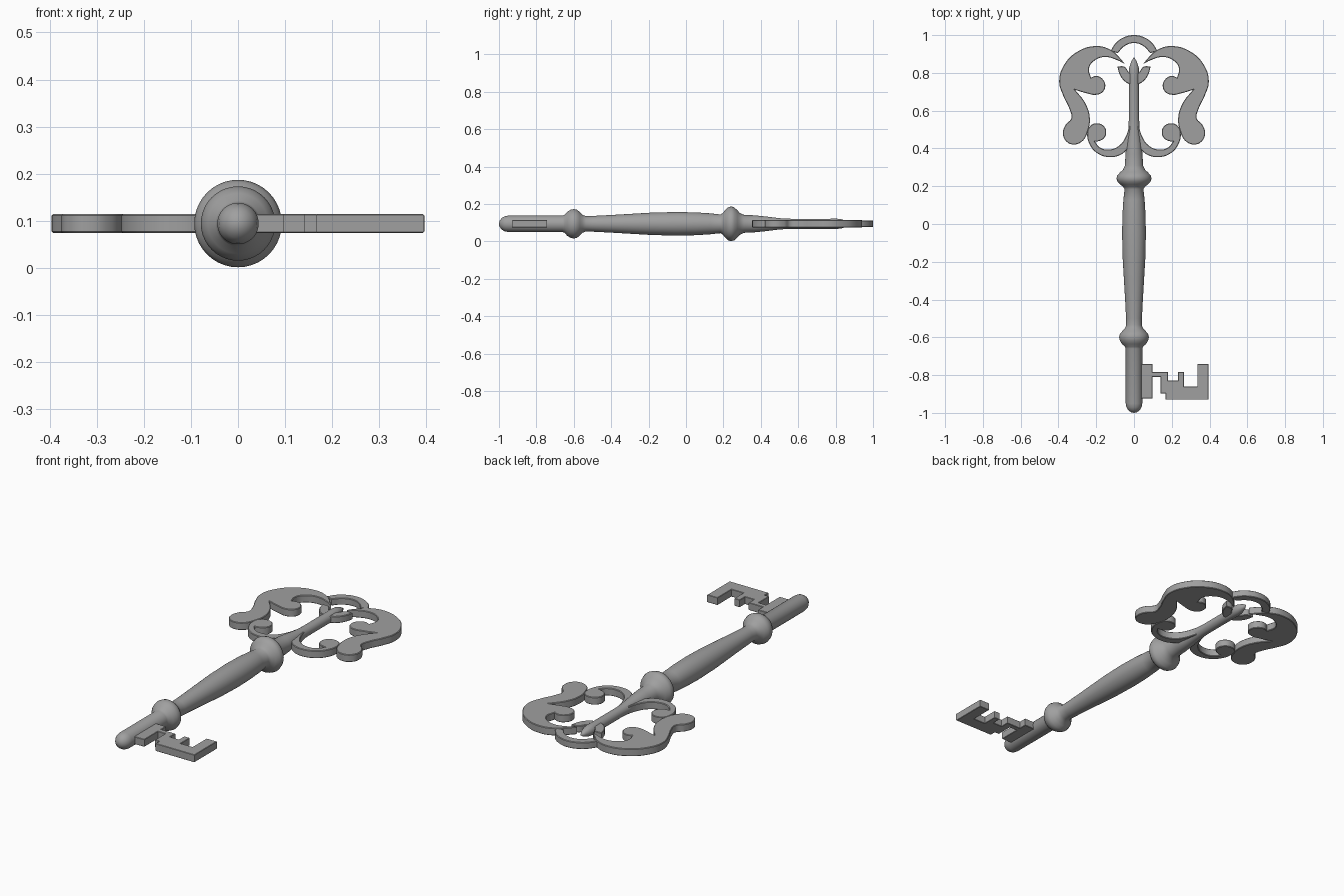
import bpy, bmesh, math

Z = 0.094  # height of the key's axis

# dark iron
iron = bpy.data.materials.new("dark_iron")
iron.diffuse_color = (0.35, 0.35, 0.35, 1)


def finish(obj, angle=30):
    obj.data.materials.clear()
    obj.data.materials.append(iron)
    bpy.ops.object.select_all(action='DESELECT')
    obj.select_set(True)
    bpy.context.view_layer.objects.active = obj
    bpy.ops.object.shade_smooth_by_angle(angle=math.radians(angle))


def lathe(name, profile, steps=40):
    """Spin (y, radius) points around the key's long axis."""
    bm = bmesh.new()
    vs = [bm.verts.new((r, y, 0)) for y, r in profile]
    es = [bm.edges.new(p) for p in zip(vs, vs[1:])]
    bmesh.ops.spin(bm, geom=vs + es, cent=(0, 0, 0), axis=(0, 1, 0),
                   angle=math.tau, steps=steps)
    bmesh.ops.remove_doubles(bm, verts=bm.verts, dist=1e-4)
    bmesh.ops.recalc_face_normals(bm, faces=bm.faces)
    me = bpy.data.meshes.new(name)
    bm.to_mesh(me)
    bm.free()
    obj = bpy.data.objects.new(name, me)
    bpy.context.collection.objects.link(obj)
    obj.location.z = Z
    finish(obj, 40)


def plate(name, pts, half=0.020, bevel=0.003, mirror=True):
    """Flat plate from an outline; a third value of 1 marks a sharp corner."""
    cu = bpy.data.curves.new(name, 'CURVE')
    cu.dimensions, cu.fill_mode = '2D', 'BOTH'
    cu.resolution_u = 7
    cu.extrude, cu.bevel_depth, cu.offset = half - bevel, bevel, -bevel
    cu.bevel_resolution = 0
    sp = cu.splines.new('BEZIER')
    sp.bezier_points.add(len(pts) - 1)
    sp.use_cyclic_u = True
    for bp, p in zip(sp.bezier_points, pts):
        bp.co = (p[0], p[1], 0)
        kind = 'VECTOR' if len(p) > 2 else 'AUTO'
        bp.handle_left_type = bp.handle_right_type = kind
    obj = bpy.data.objects.new(name, cu)
    bpy.context.collection.objects.link(obj)
    obj.location.z = Z
    bpy.ops.object.select_all(action='DESELECT')
    obj.select_set(True)
    bpy.context.view_layer.objects.active = obj
    bpy.ops.object.convert(target='MESH')
    obj = bpy.context.view_layer.objects.active
    bm = bmesh.new()
    bm.from_mesh(obj.data)
    bmesh.ops.remove_doubles(bm, verts=bm.verts, dist=1e-5)
    bmesh.ops.recalc_face_normals(bm, faces=bm.faces)
    bm.to_mesh(obj.data)
    bm.free()
    finish(obj)
    if mirror:
        m = obj.modifiers.new("mirror", 'MIRROR')
        m.use_mirror_merge = False


# turned shaft with two collars and the slim rod inside the bow
lathe("shaft", [
    (-1.0, 0), (-0.997, 0.016), (-0.985, 0.031), (-0.97, 0.040), (-0.95, 0.044),
    (-0.66, 0.044), (-0.65, 0.048), (-0.635, 0.064), (-0.617, 0.075),
    (-0.60, 0.079), (-0.583, 0.075), (-0.567, 0.062), (-0.553, 0.048), (-0.535, 0.041),
    (-0.50, 0.042), (-0.40, 0.047), (-0.30, 0.053), (-0.18, 0.060), (-0.05, 0.063),
    (0.05, 0.061), (0.13, 0.056), (0.185, 0.050), (0.197, 0.058), (0.21, 0.074),
    (0.225, 0.088), (0.242, 0.093), (0.258, 0.088), (0.275, 0.072), (0.288, 0.058),
    (0.31, 0.048), (0.37, 0.045), (0.43, 0.039), (0.50, 0.030), (0.56, 0.027),
    (0.77, 0.027), (0.80, 0.028), (0.83, 0.025), (0.86, 0.015), (0.884, 0)])

# large outer scrolls of the bow
plate("bow_outer_scroll", [
    (0.048, 0.847, 1), (0.085, 0.89), (0.125, 0.923), (0.20, 0.942), (0.30, 0.912),
    (0.37, 0.842), (0.396, 0.755), (0.375, 0.68), (0.342, 0.61), (0.332, 0.56),
    (0.362, 0.525), (0.376, 0.478), (0.357, 0.436), (0.317, 0.421), (0.272, 0.440),
    (0.245, 0.49), (0.234, 0.56), (0.258, 0.64), (0.312, 0.71, 1), (0.25, 0.692),
    (0.205, 0.684), (0.167, 0.698), (0.152, 0.733), (0.167, 0.768), (0.20, 0.784),
    (0.228, 0.775, 1), (0.238, 0.825), (0.205, 0.868), (0.15, 0.884), (0.09, 0.868)])

# lower scrolls curling off the shaft
plate("bow_lower_scroll", [
    (0.0, 0.42, 1), (0.03, 0.40, 1), (0.07, 0.367), (0.125, 0.354), (0.19, 0.372),
    (0.234, 0.42), (0.247, 0.485), (0.232, 0.519), (0.195, 0.533), (0.160, 0.518),
    (0.147, 0.485), (0.160, 0.453), (0.19, 0.438), (0.207, 0.436, 1), (0.18, 0.405),
    (0.13, 0.394), (0.075, 0.418), (0.045, 0.46), (0.022, 0.53, 1), (0.0, 0.53, 1)])

# arch closing the top of the bow
plate("bow_top_arch", [
    (-0.125, 0.915, 1), (-0.095, 0.96), (-0.05, 0.99), (0, 1.0), (0.05, 0.99),
    (0.095, 0.96), (0.125, 0.915, 1), (0.085, 0.905, 1), (0.05, 0.942), (0, 0.958),
    (-0.05, 0.942), (-0.085, 0.905, 1)], half=0.018, mirror=False)

# small leaves beside the rod tip
plate("bow_leaf", [
    (0.010, 0.735, 1), (0.045, 0.752), (0.075, 0.79), (0.088, 0.834, 1),
    (0.05, 0.832), (0.025, 0.80), (0.010, 0.79, 1)], half=0.018)

# stepped bit
plate("bit", [(x, y, 1) for x, y in [
    (0.02, -0.742), (0.097, -0.742), (0.097, -0.783), (0.18, -0.783), (0.18, -0.828),
    (0.233, -0.828), (0.233, -0.783), (0.265, -0.783), (0.265, -0.86), (0.335, -0.86),
    (0.335, -0.742), (0.395, -0.742), (0.395, -0.93), (0.167, -0.93),
    (0.167, -0.897), (0.141, -0.897), (0.141, -0.81), (0.097, -0.81),
    (0.097, -0.924), (0.02, -0.924)]], bevel=0.002, mirror=False)
